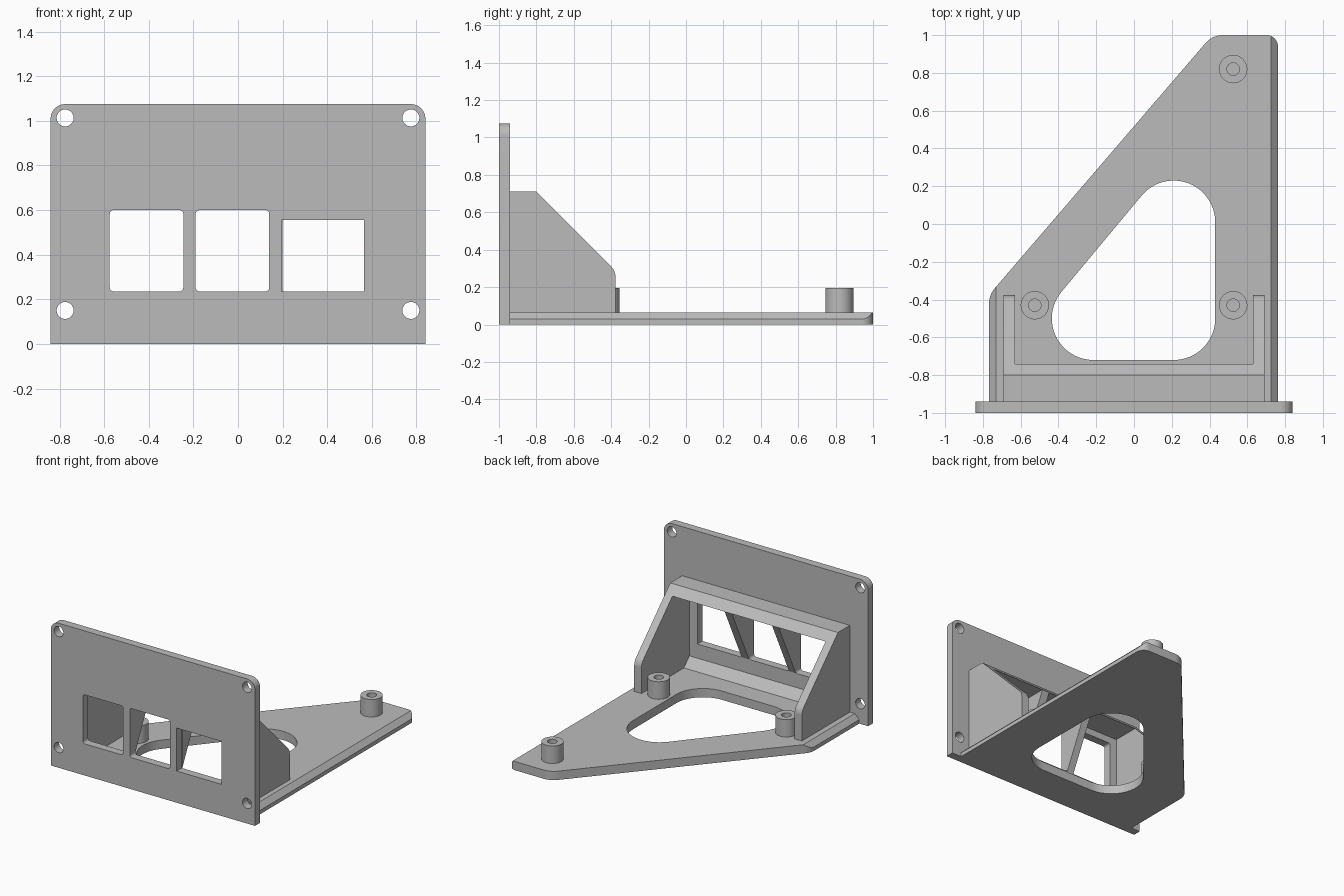
import bpy
import bmesh
import math
from mathutils import Vector

cube = bpy.data.objects.get("Cube")
if cube:
    bpy.data.objects.remove(cube, do_unlink=True)

grey = bpy.data.materials.new("plain grey")
grey.use_nodes = True
grey.diffuse_color = (0.5, 0.5, 0.5, 1)
grey.node_tree.nodes["Principled BSDF"].inputs["Base Color"].default_value = (0.5, 0.5, 0.5, 1)

PLACE = {
    "x": lambda a, b, h: (h, a, b),
    "y": lambda a, b, h: (a, h, b),
    "z": lambda a, b, h: (a, b, h),
}


def rounded(corners, steps=10):
    """Outline from (a, b, radius) corners, each filleted by its radius."""
    out = []
    for i, (a, b, r) in enumerate(corners):
        p = Vector((a, b))
        if r == 0:
            out.append(p)
            continue
        u = (Vector(corners[i - 1][:2]) - p).normalized()
        v = (Vector(corners[(i + 1) % len(corners)][:2]) - p).normalized()
        half = u.angle(v) / 2
        reach = r / math.tan(half)
        centre = p + (u + v).normalized() * r / math.sin(half)
        start, end = p + u * reach - centre, p + v * reach - centre
        a0 = math.atan2(start.y, start.x)
        turn = math.atan2(start.x * end.y - start.y * end.x, start.dot(end))
        for k in range(steps + 1):
            t = a0 + turn * k / steps
            out.append(centre + Vector((math.cos(t), math.sin(t))) * r)
    return out


def box(a0, a1, b0, b1, r=0):
    return rounded([(a0, b0, r), (a1, b0, r), (a1, b1, r), (a0, b1, r)], 6)


def circle(a, b, r, n=40):
    return [Vector((a + r * math.cos(math.tau * k / n), b + r * math.sin(math.tau * k / n)))
            for k in range(n)]


def extrude(name, axis, loops, h0, h1, cuts=()):
    """Fill the first loop minus the others, extrude it, then trim by planes."""
    bm = bmesh.new()
    edges = []
    for loop in loops:
        vs = [bm.verts.new(PLACE[axis](p[0], p[1], h0)) for p in loop]
        edges += [bm.edges.new((vs[i - 1], vs[i])) for i in range(len(vs))]
    normal = PLACE[axis](0, 0, 1)
    bmesh.ops.triangle_fill(bm, use_beauty=True, use_dissolve=False, edges=edges, normal=normal)
    top = bmesh.ops.extrude_face_region(bm, geom=bm.faces[:])["geom"]
    bmesh.ops.translate(bm, vec=PLACE[axis](0, 0, h1 - h0),
                        verts=[g for g in top if isinstance(g, bmesh.types.BMVert)])
    # extrude_face_region may keep or drop the source caps: close any open border
    for co, no in cuts:
        bmesh.ops.bisect_plane(bm, geom=bm.verts[:] + bm.edges[:] + bm.faces[:], dist=1e-5,
                               plane_co=co, plane_no=no, clear_outer=True)
        rim = [e for e in bm.edges if e.is_boundary]
        bmesh.ops.holes_fill(bm, edges=rim, sides=0)
    bmesh.ops.recalc_face_normals(bm, faces=bm.faces[:])
    mesh = bpy.data.meshes.new(name)
    bm.to_mesh(mesh)
    bm.free()
    mesh.materials.append(grey)
    obj = bpy.data.objects.new(name, mesh)
    bpy.context.collection.objects.link(obj)
    bpy.ops.object.select_all(action="DESELECT")
    obj.select_set(True)
    bpy.context.view_layer.objects.active = obj
    bpy.ops.object.shade_smooth_by_angle(angle=math.radians(25))
    return obj


FRONT, BACK = -1.0, -0.94      # panel faces
FLOOR = 0.065                  # base plate top

# Front panel with screw holes and three windows
panel = rounded([(-0.84, 0, 0), (0.84, 0, 0), (0.84, 1.075, 0.065), (-0.84, 1.075, 0.065)])
screw_holes = [circle(x, z, 0.038) for x in (-0.775, 0.775) for z in (0.15, 1.013)]
windows = [box(-0.575, -0.245, 0.235, 0.6, 0.018),
           box(-0.19, 0.14, 0.235, 0.6, 0.018),
           box(0.195, 0.565, 0.235, 0.555)]
extrude("front_panel", "y", [panel] + screw_holes + windows, FRONT, BACK)

# Base plate with a rounded opening and bevelled long sides
base = rounded([(-0.767, BACK, 0), (0.762, BACK, 0), (0.762, 1, 0.06),
                (0.415, 1, 0.12), (-0.767, -0.375, 0.12)])
s, m = 0.22, Vector((0.425, 0.51)).normalized()
slope = 0.51 / 0.425
shift = s / m.x                # vertical offset of the slanted side
left, right, low = -0.435, 0.43, -0.72
line = lambda x: -0.5 + (x + 0.215) * slope + shift
opening = rounded([((low - line(0)) / slope, low, s), (right, low, s), (right, line(right), s)], 20)
extrude("base_plate", "z", [base, opening], 0, FLOOR,
        [((0.726, 0, FLOOR), (1, 0, 1)), ((-0.731, 0, FLOOR), (-1, 0, 1))])

# Side walls
wall = rounded([(BACK, FLOOR, 0), (-0.377, FLOOR, 0), (-0.377, 0.287, 0.08),
                (-0.80, 0.71, 0), (BACK, 0.71, 0)])
for name, x in (("left_wall", 0.63), ("right_wall", -0.69)):
    extrude(name, "x", [wall], x, x + 0.06)

# Hood across the walls, with a sloped back edge
hood = [(BACK, 0.65), (-0.74, 0.65), (-0.80, 0.71), (BACK, 0.71)]
extrude("hood", "x", [hood], -0.63, 0.63)

# Sloped strip joining panel and base
extrude("corner_strip", "x", [[(BACK, FLOOR), (-0.875, FLOOR), (BACK, 0.13)]], -0.63, 0.63)

# Tapered ribs between the windows
for name, x0, x1 in (("left_rib", 0.14, 0.2), ("right_rib", -0.245, -0.19)):
    extrude(name, "x", [[(BACK, 0.235), (-0.74, 0.65), (BACK, 0.65)]], x0, x1)

# Hollow mounting posts
for name, x, y in (("front_left_post", 0.525, -0.43), ("front_right_post", -0.525, -0.43),
                   ("back_left_post", 0.525, 0.82)):
    extrude(name, "z", [circle(x, y, 0.075), circle(x, y, 0.033)], FLOOR, 0.195)
